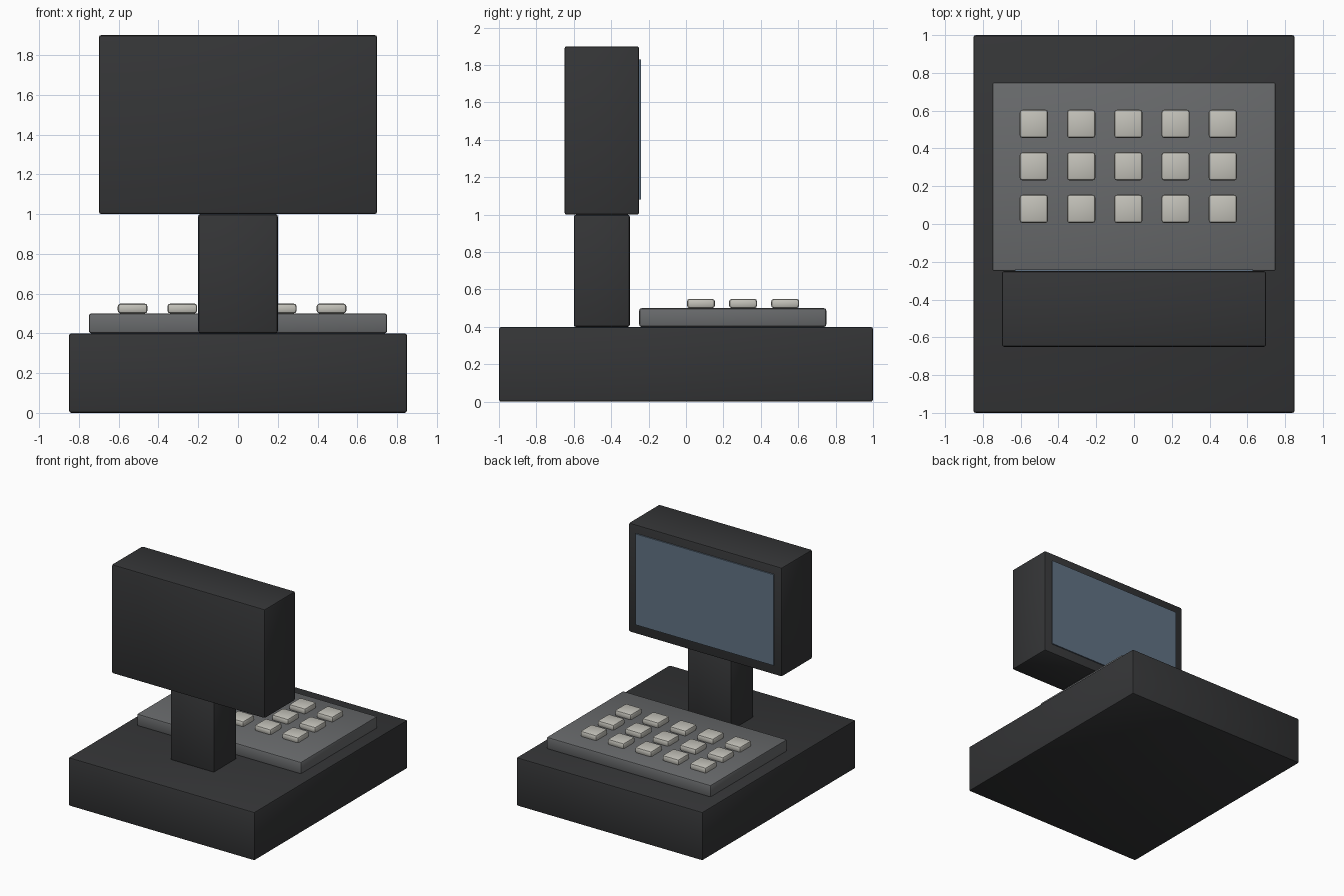
import bpy, math

if "Cube" in bpy.data.objects:
    bpy.data.objects.remove(bpy.data.objects["Cube"])


def material(name, rgb):
    m = bpy.data.materials.new(name)
    m.diffuse_color = (*rgb, 1)
    m.use_nodes = True
    m.node_tree.nodes["Principled BSDF"].inputs["Base Color"].default_value = m.diffuse_color
    return m


dark = material("dark_plastic", (0.035, 0.036, 0.038))
grey = material("grey_plastic", (0.14, 0.145, 0.15))
cream = material("key_plastic", (0.55, 0.54, 0.49))
glass = material("screen_glass", (0.12, 0.17, 0.23))


def box(name, lo, hi, mat, bevel=0.0, segments=2):
    """Box between two corners with softly rounded edges."""
    bpy.ops.mesh.primitive_cube_add(
        size=1, location=[(a + b) / 2 for a, b in zip(lo, hi)])
    ob = bpy.context.object
    ob.name = name
    ob.scale = [b - a for a, b in zip(lo, hi)]
    bpy.ops.object.transform_apply(location=False, rotation=False, scale=True)
    ob.data.materials.append(mat)
    if bevel:
        mod = ob.modifiers.new("rounded_edges", 'BEVEL')
        mod.width = bevel
        mod.segments = segments
        bpy.ops.object.modifier_apply(modifier=mod.name)
        bpy.ops.object.shade_smooth_by_angle(angle=math.radians(35))
    return ob


# Cash drawer base and the raised keyboard panel
box("base", (-0.85, -1, 0), (0.85, 1, 0.4), dark, 0.012)
box("keyboard_panel", (-0.75, -0.25, 0.4), (0.75, 0.75, 0.5), grey, 0.012)

# Post and display housing
box("post", (-0.2, -0.6, 0.4), (0.2, -0.3, 1.0), dark, 0.012)
box("display_housing", (-0.7, -0.65, 1.0), (0.7, -0.25, 1.9), dark, 0.012)

# Screen facing the keyboard side
box("screen", (-0.63, -0.26, 1.08), (0.63, -0.24, 1.83), glass)

# Keys in a 5 by 3 grid
for row in range(3):
    for col in range(5):
        x, y = -0.53 + 0.25 * col, 0.08 + 0.225 * row
        box(f"key_{row + 1}_{col + 1}", (x - 0.075, y - 0.075, 0.5),
            (x + 0.075, y + 0.075, 0.55), cream, 0.015)
